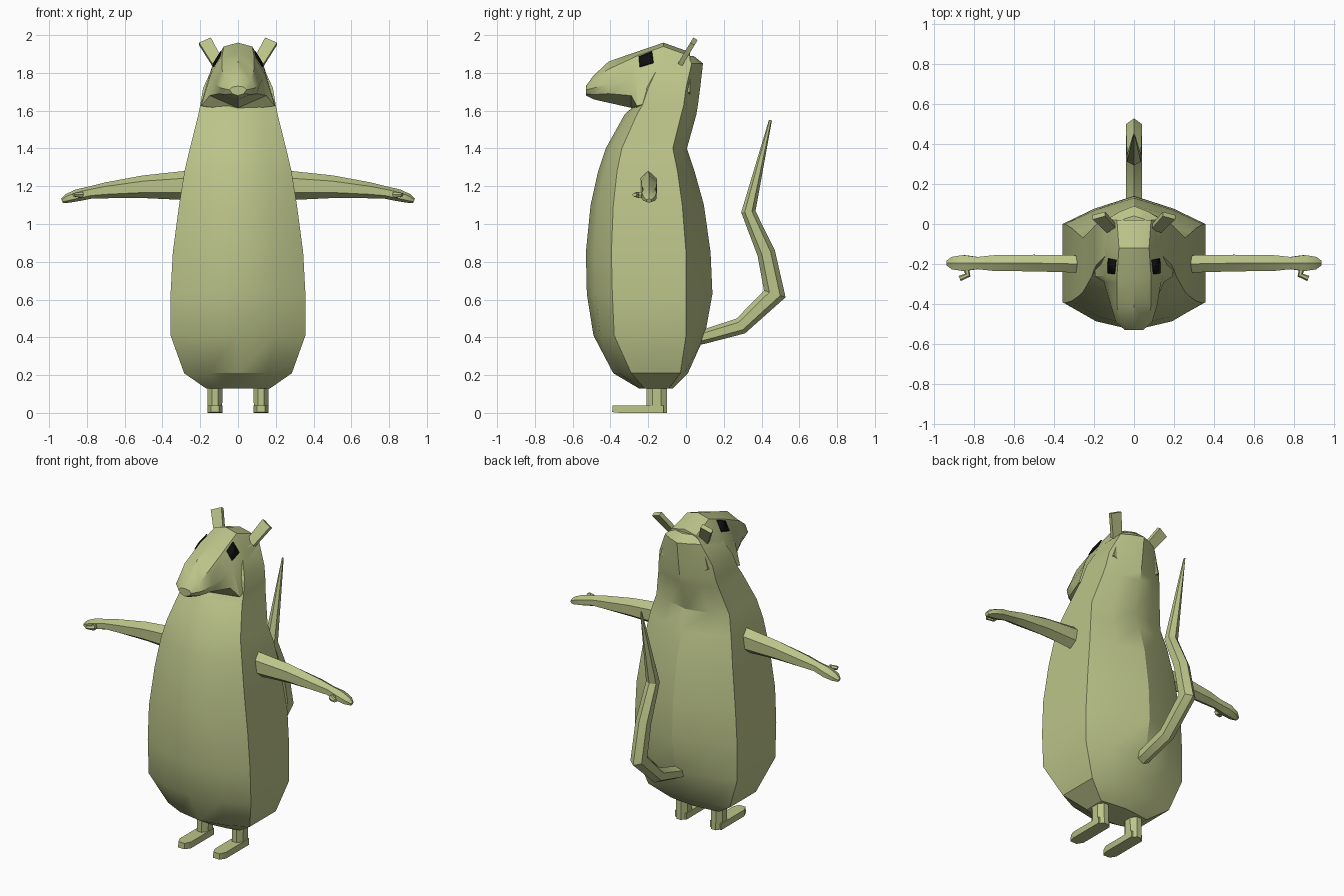
import bpy, bmesh, math
from mathutils import Vector


def material(name, rgb):
    m = bpy.data.materials.new(name)
    m.diffuse_color = (*rgb, 1)
    return m


FUR = material("fur", (0.50, 0.55, 0.25))
BLACK = material("black", (0.005, 0.005, 0.005))


def finish(name, bm, mat, mirror, smooth=30):
    bmesh.ops.recalc_face_normals(bm, faces=bm.faces)
    me = bpy.data.meshes.new(name)
    bm.to_mesh(me)
    bm.free()
    me.materials.append(mat)
    ob = bpy.data.objects.new(name, me)
    bpy.context.collection.objects.link(ob)
    bpy.context.view_layer.objects.active = ob
    bpy.ops.object.select_all(action='DESELECT')
    ob.select_set(True)
    bpy.ops.object.shade_smooth_by_angle(angle=math.radians(smooth))
    if mirror:
        ob.modifiers.new("mirror", 'MIRROR').use_mirror_merge = False
    return ob


def loft(name, rings, mat=FUR, mirror=False, smooth=30):
    """Skin a list of closed point rings and cap both ends."""
    bm = bmesh.new()
    vs = [[bm.verts.new(p) for p in r] for r in rings]
    n = len(rings[0])
    for a, b in zip(vs, vs[1:]):
        for i in range(n):
            j = (i + 1) % n
            bm.faces.new((a[i], a[j], b[j], b[i]))
    bm.faces.new(vs[0])
    bm.faces.new(vs[-1])
    return finish(name, bm, mat, mirror, smooth)


def tube(name, path, side, n=6, mirror=False):
    """Sweep an n-gon along (x, y, z, radius along side, other radius) points."""
    pts = [Vector(p[:3]) for p in path]
    rings = []
    for k, p in enumerate(path):
        d = Vector()
        if k:
            d += (pts[k] - pts[k - 1]).normalized()
        if k < len(pts) - 1:
            d += (pts[k + 1] - pts[k]).normalized()
        d.normalize()
        u = Vector(side)
        u = (u - d * u.dot(d)).normalized()
        v = d.cross(u)
        s = 1.414 if n == 4 else 1
        off = math.pi / 2 if n == 6 else math.pi / n
        ring = []
        for i in range(n):
            a = off + 2 * math.pi * i / n
            ring.append(pts[k] + s * (u * p[3] * math.cos(a) + v * p[4] * math.sin(a)))
        rings.append(ring)
    return loft(name, rings, mirror=mirror)


def mirror_ring(half):
    """Close a half outline (first and last point on x = 0) into a ring."""
    return half + [(-x, y, z) for x, y, z in reversed(half[1:-1])]


# body: z, half width, y of front, front corner, back corner, back
body = [
    (0.13, 0.17, -0.25, -0.22, -0.09, -0.07),
    (0.21, 0.285, -0.385, -0.29, -0.03, 0.01),
    (0.41, 0.357, -0.49, -0.38, 0.00, 0.10),
    (0.63, 0.357, -0.525, -0.39, 0.00, 0.14),
    (0.85, 0.345, -0.53, -0.395, 0.00, 0.13),
    (1.10, 0.312, -0.505, -0.385, -0.02, 0.095),
    (1.28, 0.283, -0.465, -0.365, -0.045, 0.045),
    (1.40, 0.255, -0.425, -0.34, -0.07, 0.005),
    (1.58, 0.21, -0.325, -0.26, -0.025, 0.055),
    (1.63, 0.20, -0.27, -0.23, -0.012, 0.063),
    (1.72, 0.185, -0.26, -0.20, 0.00, 0.075),
    (1.85, 0.125, -0.20, -0.14, 0.03, 0.09),
    (1.89, 0.08, -0.15, -0.12, 0.01, 0.04),
]
loft("body", [mirror_ring([
    (0, f, z), (0.55 * w, f + 0.33 * (fc - f), z), (w, fc, z),
    (w, bc, z), (0.55 * w, bc + 0.55 * (b - bc), z), (0, b, z)])
    for z, w, f, fc, bc, b in body])

# head: y, crown z, brow x z, cheek x z, jaw x z, chin z
head = [
    (0.02, 1.91, 0.085, 1.89, 0.13, 1.84, 0.165, 1.70, 1.60),
    (-0.12, 1.96, 0.075, 1.94, 0.135, 1.84, 0.195, 1.66, 1.59),
    (-0.26, 1.912, 0.085, 1.89, 0.145, 1.79, 0.195, 1.625, 1.60),
    (-0.29, 1.902, 0.085, 1.875, 0.135, 1.77, 0.15, 1.68, 1.615),
    (-0.41, 1.86, 0.085, 1.82, 0.115, 1.74, 0.10, 1.69, 1.642),
    (-0.49, 1.785, 0.07, 1.765, 0.09, 1.72, 0.07, 1.685, 1.66),
    (-0.53, 1.73, 0.03, 1.725, 0.045, 1.71, 0.03, 1.69, 1.68),
]
loft("head", [mirror_ring([
    (0, y, t), (bx, y, bz), (cx, y, cz), (jx, y, jz), (0, y, c)])
    for y, t, bx, bz, cx, cz, jx, jz, c in head])

# eyes: patches lying just above the brow-to-cheek face
bm = bmesh.new()
corners = []
for y, s in ((-0.25, 0.12), (-0.18, 0.08), (-0.172, 0.72), (-0.245, 0.68)):
    k = (y - head[1][0]) / (head[2][0] - head[1][0])
    bx, bz, cx, cz = [head[1][i] + k * (head[2][i] - head[1][i]) for i in (2, 3, 4, 5)]
    corners.append(bm.verts.new((bx + s * (cx - bx) + 0.006, y, bz + s * (cz - bz) + 0.004)))
bm.faces.new(corners)
eyes = finish("eyes", bm, BLACK, True)
solid = eyes.modifiers.new("thickness", 'SOLIDIFY')
solid.thickness = 0.006
solid.offset = 0

# ears
tube("ears", [(0.11, -0.025, 1.855, 0.03, 0.013),
              (0.175, 0.042, 1.967, 0.035, 0.013)], (0.7, -0.3, -0.5), 4, True)

# arms with flattened hands
tube("arms", [(0.24, -0.2, 1.205, 0.05, 0.08),
              (0.50, -0.195, 1.197, 0.048, 0.06),
              (0.70, -0.195, 1.178, 0.045, 0.042),
              (0.78, -0.195, 1.167, 0.035, 0.033),
              (0.85, -0.195, 1.152, 0.046, 0.032),
              (0.905, -0.195, 1.135, 0.036, 0.024),
              (0.932, -0.195, 1.123, 0.015, 0.012)], (0, 1, 0), 6, True)

# thumbs
tube("thumbs", [(0.84, -0.21, 1.15, 0.018, 0.015),
                (0.83, -0.255, 1.155, 0.018, 0.015),
                (0.87, -0.272, 1.155, 0.01, 0.014)], (0, 0, 1), 6, True)

# legs and feet
tube("legs", [(0.122, -0.155, 0.26, 0.045, 0.06),
              (0.122, -0.155, 0.0, 0.041, 0.06)], (1, 0, 0), 8, True)
tube("feet", [(0.122, -0.12, 0.02, 0.04, 0.02),
              (0.122, -0.35, 0.02, 0.04, 0.02),
              (0.122, -0.39, 0.022, 0.022, 0.018)], (1, 0, 0), 4, True)

# tail
tube("tail", [(0, 0.0, 0.385, 0.045, 0.04),
              (0, 0.10, 0.405, 0.045, 0.038),
              (0, 0.29, 0.46, 0.045, 0.045),
              (0, 0.47, 0.63, 0.045, 0.06),
              (0, 0.425, 0.845, 0.045, 0.048),
              (0, 0.33, 1.065, 0.04, 0.038),
              (0, 0.447, 1.55, 0.004, 0.008)], (1, 0, 0), 6)
